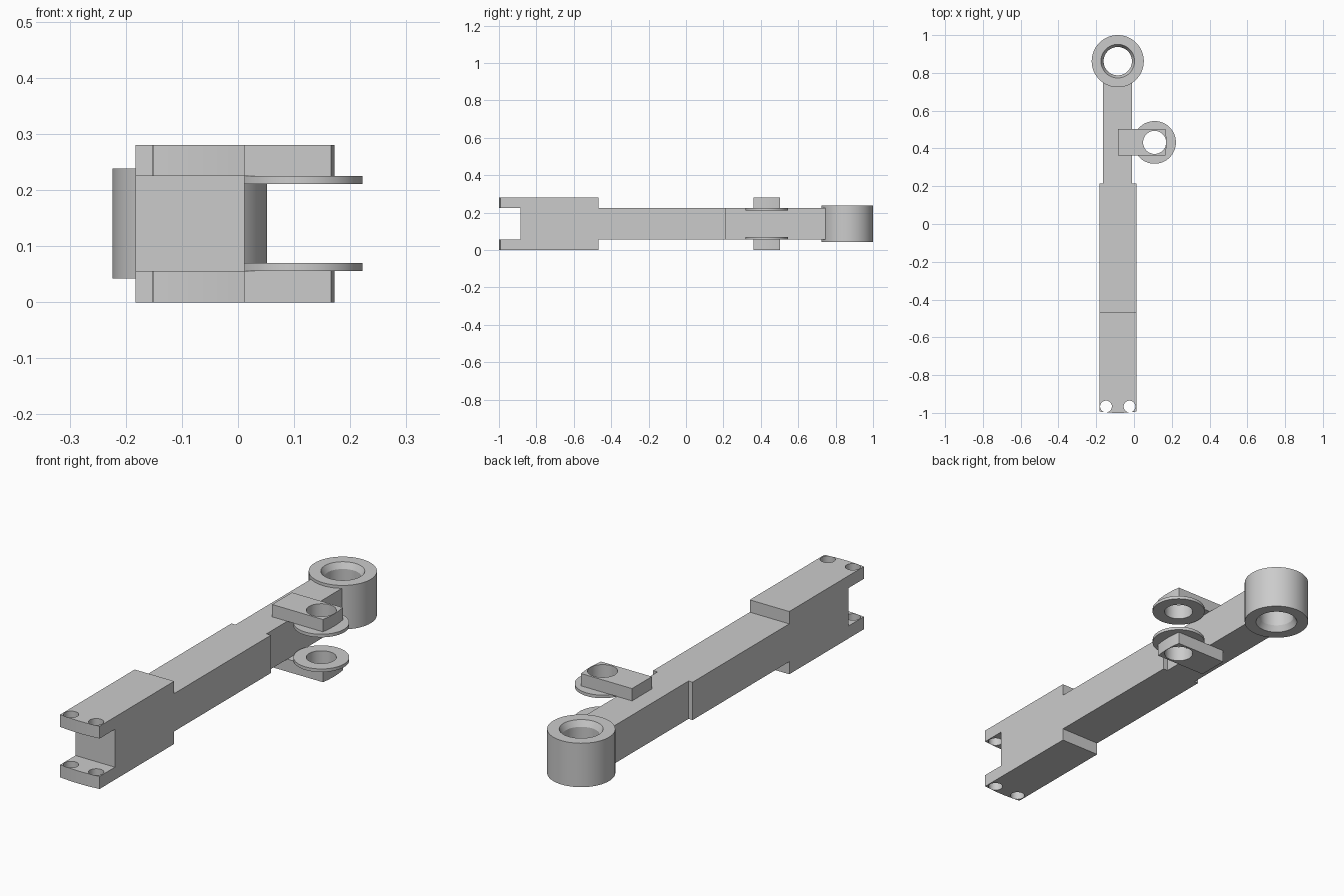
import bpy, bmesh, math

if "Cube" in bpy.data.objects:
    bpy.data.objects.remove(bpy.data.objects["Cube"])

grey = bpy.data.materials.new("light grey")
grey.diffuse_color = (0.6, 0.6, 0.6, 1)
grey.use_nodes = True
grey.node_tree.nodes["Principled BSDF"].inputs["Base Color"].default_value = grey.diffuse_color


def finish(name, bm):
    bmesh.ops.recalc_face_normals(bm, faces=bm.faces)
    me = bpy.data.meshes.new(name)
    bm.to_mesh(me)
    bm.free()
    me.materials.append(grey)
    ob = bpy.data.objects.new(name, me)
    bpy.context.collection.objects.link(ob)
    return ob


def smooth(ob):
    bpy.ops.object.select_all(action='DESELECT')
    ob.select_set(True)
    bpy.context.view_layer.objects.active = ob
    bpy.ops.object.shade_smooth_by_angle(angle=math.radians(25))


def prism(name, outline, z0, z1):
    """Extrude a plan outline between two heights."""
    bm = bmesh.new()
    face = bm.faces.new([bm.verts.new((x, y, z0)) for x, y in outline])
    ext = bmesh.ops.extrude_face_region(bm, geom=[face])
    top = [v for v in ext["geom"] if isinstance(v, bmesh.types.BMVert)]
    bmesh.ops.translate(bm, verts=top, vec=(0, 0, z1 - z0))
    return finish(name, bm)


def lathe(name, cx, cy, section, n=64):
    """Spin a closed (radius, height) section about a vertical axis."""
    bm = bmesh.new()
    rings = [[bm.verts.new((cx + r * math.cos(math.tau * i / n),
                            cy + r * math.sin(math.tau * i / n), z))
              for i in range(n)] for r, z in section]
    for a, b in zip(rings, rings[1:] + rings[:1]):
        for i in range(n):
            j = (i + 1) % n
            bm.faces.new((a[i], a[j], b[j], b[i]))
    ob = finish(name, bm)
    smooth(ob)
    return ob


def drill(ob, cx, cy, r, n=48):
    """Cut a vertical round hole right through a part."""
    pts = [(cx + r * math.cos(math.tau * i / n),
            cy + r * math.sin(math.tau * i / n)) for i in range(n)]
    cutter = prism("hole_cutter", pts, -0.1, 0.4)
    mod = ob.modifiers.new("hole", 'BOOLEAN')
    mod.operation, mod.solver, mod.object = 'DIFFERENCE', 'EXACT', cutter
    bpy.context.view_layer.objects.active = ob
    bpy.ops.object.modifier_apply(modifier=mod.name)
    bpy.data.objects.remove(cutter)


def bow(t, depth):
    return depth * (1 - t * t)


X0, X1 = -0.183, 0.012           # wide bar sides
ZB, ZT, H = 0.056, 0.225, 0.28   # bar bottom, bar top, overall height
steps = [-1 + i / 6 for i in range(13)]

# Main bar, narrowing towards the ring
prism("main_bar", [(X0, -0.885), (X1, -0.885), (X1, 0.215), (-0.01, 0.215),
                   (-0.01, 0.765), (-0.163, 0.765), (-0.163, 0.215), (X0, 0.215)], ZB, ZT)

# Cheek plates of the fork end, slightly bowed at the tip, two holes each
tip = [((X0 + X1) / 2 + t * (X1 - X0) / 2, -0.993 - bow(t, 0.007)) for t in steps]
# Lug plates on the side, slightly bowed at the tip
LX, LY = 0.109, 0.432
lug = [(0.166 + bow(t, 0.006), LY + t * 0.07) for t in steps]

for side, z0, z1 in (("upper", ZT, H), ("lower", 0, ZB)):
    cheek = prism(side + "_fork_cheek", tip + [(X1, -0.467), (X0, -0.467)], z0, z1)
    for hx in (-0.148, -0.024):
        drill(cheek, hx, -0.966, 0.031)
    smooth(cheek)
    plate = prism(side + "_lug_plate", lug + [(-0.085, LY + 0.07), (-0.085, LY - 0.07)], z0, z1)
    drill(plate, LX, LY, 0.061)
    smooth(plate)

# Thin washers on the inner faces of the lugs
for side, z0, z1 in (("upper", 0.211, ZT), ("lower", ZB, 0.07)):
    lathe(side + "_washer", LX, LY, [(0.061, z0), (0.113, z0), (0.113, z1), (0.061, z1)])

# End ring with a chamfered bore
lathe("end_ring", -0.086, 0.862,
      [(0.138, 0.042), (0.138, 0.238), (0.089, 0.238), (0.075, 0.212),
       (0.075, 0.068), (0.089, 0.042)])
